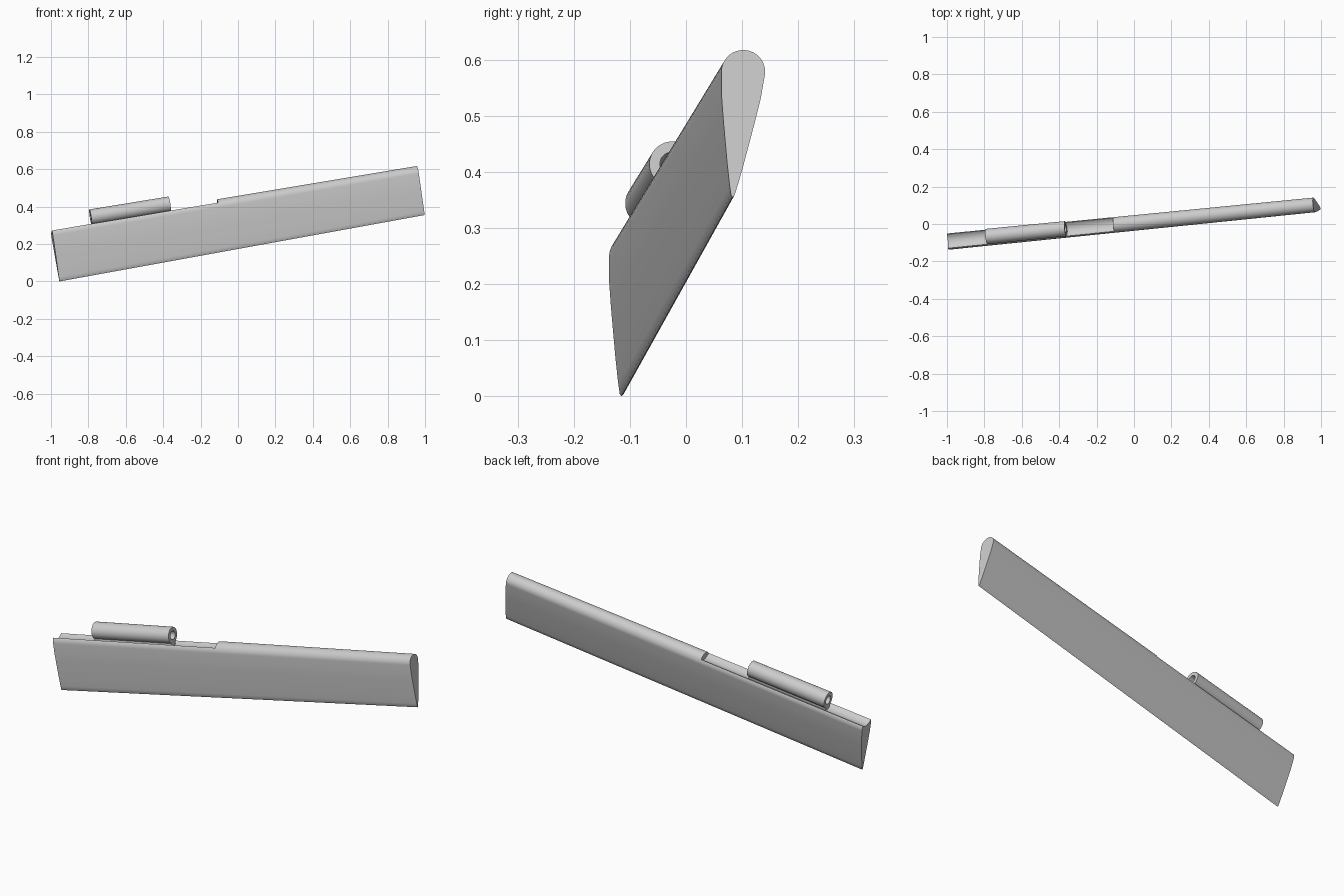
import bpy, bmesh, math
from mathutils import Vector

cube = bpy.data.objects.get("Cube")
if cube:
    bpy.data.objects.remove(cube, do_unlink=True)

grey = bpy.data.materials.new("plain grey")
grey.use_nodes = True
colour = (0.6, 0.6, 0.6, 1)
grey.diffuse_color = colour
grey.node_tree.nodes["Principled BSDF"].inputs["Base Color"].default_value = colour

# Trailing edge ends, root chord scale and the chord frame
ROOT, TIP = Vector((-0.955, -0.115, 0)), Vector((0.998, 0.083, 0.355))
ROOT_SCALE = 1.11
CHORD, NOSE = 0.224, 0.039
UP = Vector((0.085, 0.996))
ACROSS = Vector((0.996, -0.085))


def place(s, w, t):
    """Point at span fraction s, w across the section and t up the chord."""
    d = (ACROSS * w + UP * t) * (ROOT_SCALE + (1 - ROOT_SCALE) * s)
    return ROOT.lerp(TIP, s) + Vector((-0.15 * d.y - 0.1 * d.x, d.x, d.y))


def arc(cw, ct, r, a0, a1, n):
    """Arc points with angles in degrees from the chord direction."""
    angles = [math.radians(a0 + (a1 - a0) * i / n) for i in range(n + 1)]
    return [(cw + r * math.sin(a), ct + r * math.cos(a)) for a in angles]


def loft(name, stations, cap=True, close=False):
    """Skin matching (span fraction, profile) rings into one object."""
    bm = bmesh.new()
    rings = [[bm.verts.new(place(s, *p)) for p in prof] for s, prof in stations]
    pairs = list(zip(rings, rings[1:]))
    if close:
        pairs.append((rings[-1], rings[0]))
    for a, b in pairs:
        for i in range(len(a)):
            j = (i + 1) % len(a)
            bm.faces.new((a[i], a[j], b[j], b[i]))
    if cap:
        bm.faces.new(rings[0])
        bm.faces.new(rings[-1])
    bmesh.ops.remove_doubles(bm, verts=bm.verts, dist=0.00005)
    bmesh.ops.recalc_face_normals(bm, faces=bm.faces)
    mesh = bpy.data.meshes.new(name)
    bm.to_mesh(mesh)
    bm.free()
    mesh.materials.append(grey)
    obj = bpy.data.objects.new(name, mesh)
    bpy.context.collection.objects.link(obj)
    bpy.ops.object.select_all(action='DESELECT')
    obj.select_set(True)
    bpy.context.view_layer.objects.active = obj
    bpy.ops.object.shade_smooth_by_angle(angle=math.radians(35))
    return obj


# Flap body: bulging sides with a round nose, hollowed to a trough near the root
side = [(0.035, 0.8), (0.029, 0.63), (0.022, 0.45), (0.0145, 0.26), (0.007, 0.09), (0.003, 0.015)]
right_side = [(w, t * CHORD) for w, t in side]
left_side = [(-w, t) for w, t in reversed(right_side)]
LIP, STEPS = 60, 16
PIVOT = CHORD + 1.4 * NOSE
lip_w = NOSE * math.sin(math.radians(LIP))
lip_t = CHORD + NOSE * math.cos(math.radians(LIP))
trough_r = math.hypot(lip_w, PIVOT - lip_t)
open_angle = math.degrees(math.atan2(lip_w, PIVOT - lip_t))

front_cheek = arc(0, CHORD, NOSE, -100, -LIP, 5)[:-1]
back_cheek = arc(0, CHORD, NOSE, LIP, 100, 5)[1:]
nose = arc(0, CHORD, NOSE, -LIP, LIP, STEPS)
trough = arc(0, PIVOT, trough_r, 180 + open_angle, 180 - open_angle, STEPS)


def section(middle):
    return front_cheek + middle + back_cheek + right_side + [(0, 0)] + left_side


STEP = 0.454
loft("flap_body", [(0, section(trough)), (STEP, section(trough)),
                   (STEP, section(nose)), (1, section(nose))])

# Hinge tube with a bore, and the web holding it in the trough
START, END = 0.11, 0.326
outer = arc(0, PIVOT, 0.0375, 0, 360, 40)[:-1]
inner = arc(0, PIVOT, 0.02, 0, 360, 40)[:-1]
loft("hinge_tube", [(START, outer), (END, outer), (END, inner), (START, inner)],
     cap=False, close=True)

web = [(sx * 0.016, t) for sx, t in
       ((-1, CHORD - 0.005), (1, CHORD - 0.005), (1, PIVOT - 0.03), (-1, PIVOT - 0.03))]
loft("hinge_web", [(START, web), (END, web)])
